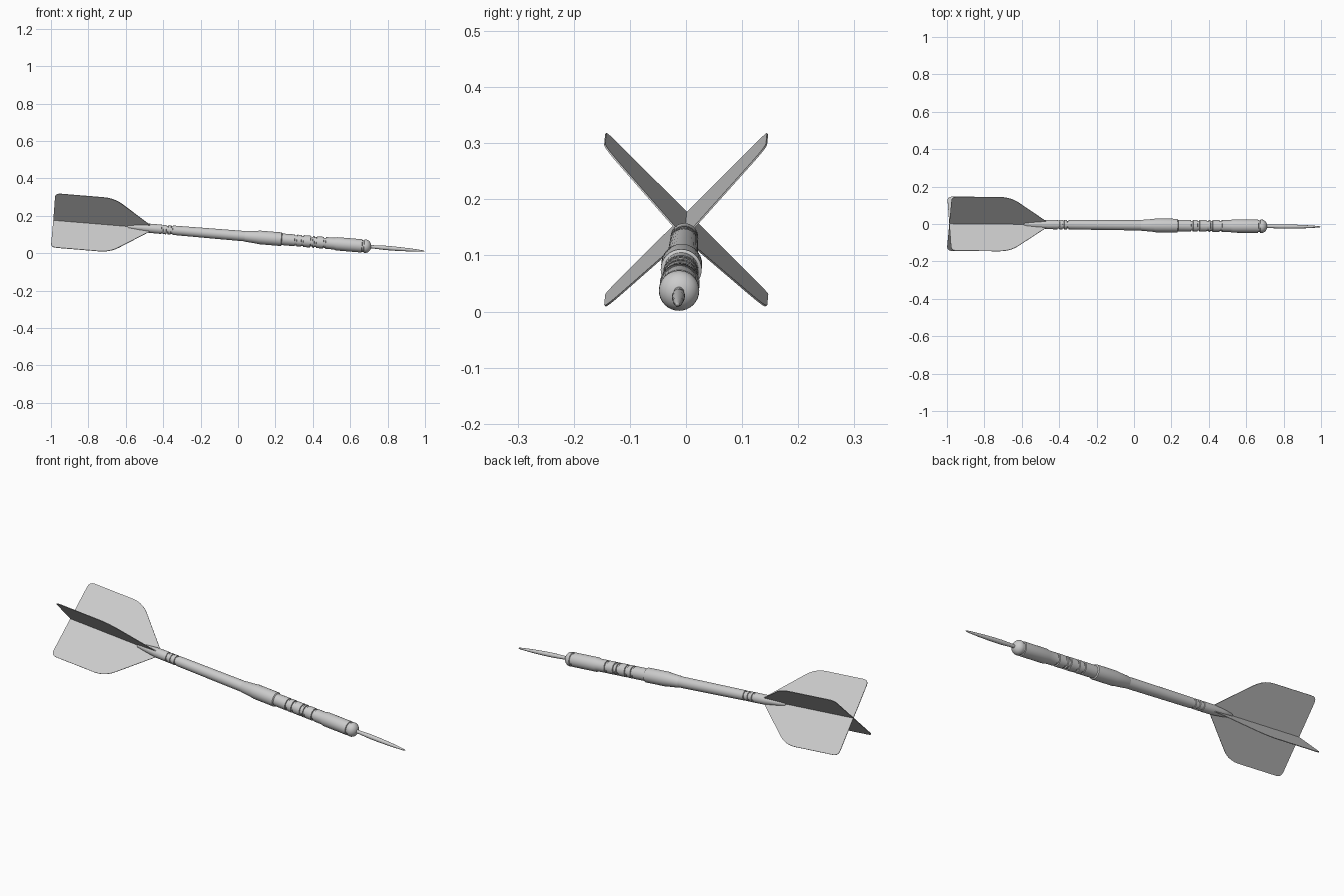
import bpy, bmesh, math
from mathutils import Matrix, Vector

if "Cube" in bpy.data.objects:
    bpy.data.objects.remove(bpy.data.objects["Cube"])

# Dart axis: local x runs from the flights to the tip, tilted slightly down
d = Vector((1, -0.0083, -0.083)).normalized()
side = Vector((0, 0, 1)).cross(d).normalized()
up = d.cross(side)
POSE = Matrix((d, side, up)).transposed().to_4x4()
POSE.translation = Vector((0, -0.0067, 0.0938))


def finish(bm, name):
    bmesh.ops.recalc_face_normals(bm, faces=bm.faces)
    bm.transform(POSE)
    me = bpy.data.meshes.new(name)
    bm.to_mesh(me)
    bm.free()
    ob = bpy.data.objects.new(name, me)
    bpy.context.collection.objects.link(ob)
    bpy.ops.object.select_all(action='DESELECT')
    ob.select_set(True)
    bpy.context.view_layer.objects.active = ob
    bpy.ops.object.shade_smooth_by_angle(angle=math.radians(30))
    return ob


def lathe(name, profile, n=32):
    """Turn (x, radius) points around the dart axis, with capped ends."""
    bm = bmesh.new()
    rings = []
    for x, r in profile:
        rings.append([bm.verts.new((x, r * math.cos(2 * math.pi * i / n),
                                    r * math.sin(2 * math.pi * i / n))) for i in range(n)])
    for a, b in zip(rings, rings[1:]):
        for i in range(n):
            j = (i + 1) % n
            bm.faces.new((a[i], a[j], b[j], b[i]))
    bm.faces.new(rings[0])
    bm.faces.new(rings[-1])
    return finish(bm, name)


def grooves(centres, r, depth, w):
    """Profile points for square grooves cut in a cylinder of radius r."""
    pts = []
    for c in centres:
        pts += [(c - w, r), (c - w + 0.001, r - depth), (c + w - 0.001, r - depth), (c + w, r)]
    return pts


# Needle point
lathe("needle_point", [(0.69, 0.009), (0.73, 0.009), (0.79, 0.0115), (0.84, 0.0112),
                       (0.92, 0.0085), (0.985, 0.0045), (0.996, 0.003), (1.0, 0.001)])

# Gripped barrel with grooves, neck and round nose
nose = [(0.684 + 0.031 * math.sin(a), 0.036 * math.cos(a))
        for a in [math.radians(k) for k in range(0, 80, 13)]]
lathe("barrel", [(0.035, 0.027), (0.04, 0.029), (0.10, 0.034), (0.115, 0.0365), (0.232, 0.0365),
                 (0.236, 0.031)]
      + grooves([0.31, 0.345, 0.395, 0.415, 0.465], 0.0315, 0.005, 0.006)
      + [(0.515, 0.0315), (0.53, 0.0355), (0.665, 0.0355), (0.667, 0.031), (0.675, 0.031),
         (0.677, 0.035)] + nose)

# Shaft with tapered prongs holding the flights
lathe("shaft", [(-0.592, 0.006), (-0.585, 0.011), (-0.53, 0.019), (-0.475, 0.0245), (-0.43, 0.025)]
      + grooves([-0.405, -0.38, -0.355], 0.025, 0.004, 0.005)
      + [(-0.30, 0.0255), (0.0, 0.0275), (0.04, 0.0275)])


def rounded(points, steps=5):
    """Round each (x, r, radius) corner of a closed outline."""
    out = []
    for i, (x, y, rad) in enumerate(points):
        p = Vector((x, y))
        if not rad:
            out.append(p)
            continue
        a = p + (Vector(points[i - 1][:2]) - p).normalized() * rad
        b = p + (Vector(points[(i + 1) % len(points)][:2]) - p).normalized() * rad
        for k in range(steps + 1):
            t = k / steps
            out.append(a * (1 - t) ** 2 + p * 2 * t * (1 - t) + b * t * t)
    return out


# Two crossed plates make the four flights
half = [(-0.47, 0.022, 0), (-0.675, 0.204, 0.06), (-0.991, 0.204, 0.03)]
outline = rounded(half + [(x, -r, c) for x, r, c in reversed(half)])
for label, angle in (("a", 45), ("b", -45)):
    bm = bmesh.new()
    t = 0.0015
    face = bm.faces.new([bm.verts.new((p.x, p.y, -t)) for p in outline])
    ext = bmesh.ops.extrude_face_region(bm, geom=[face], use_keep_orig=True)
    bmesh.ops.translate(bm, vec=(0, 0, 2 * t),
                        verts=[g for g in ext["geom"] if isinstance(g, bmesh.types.BMVert)])
    bm.transform(Matrix.Rotation(math.radians(angle), 4, 'X'))
    finish(bm, "flight_plate_" + label)
